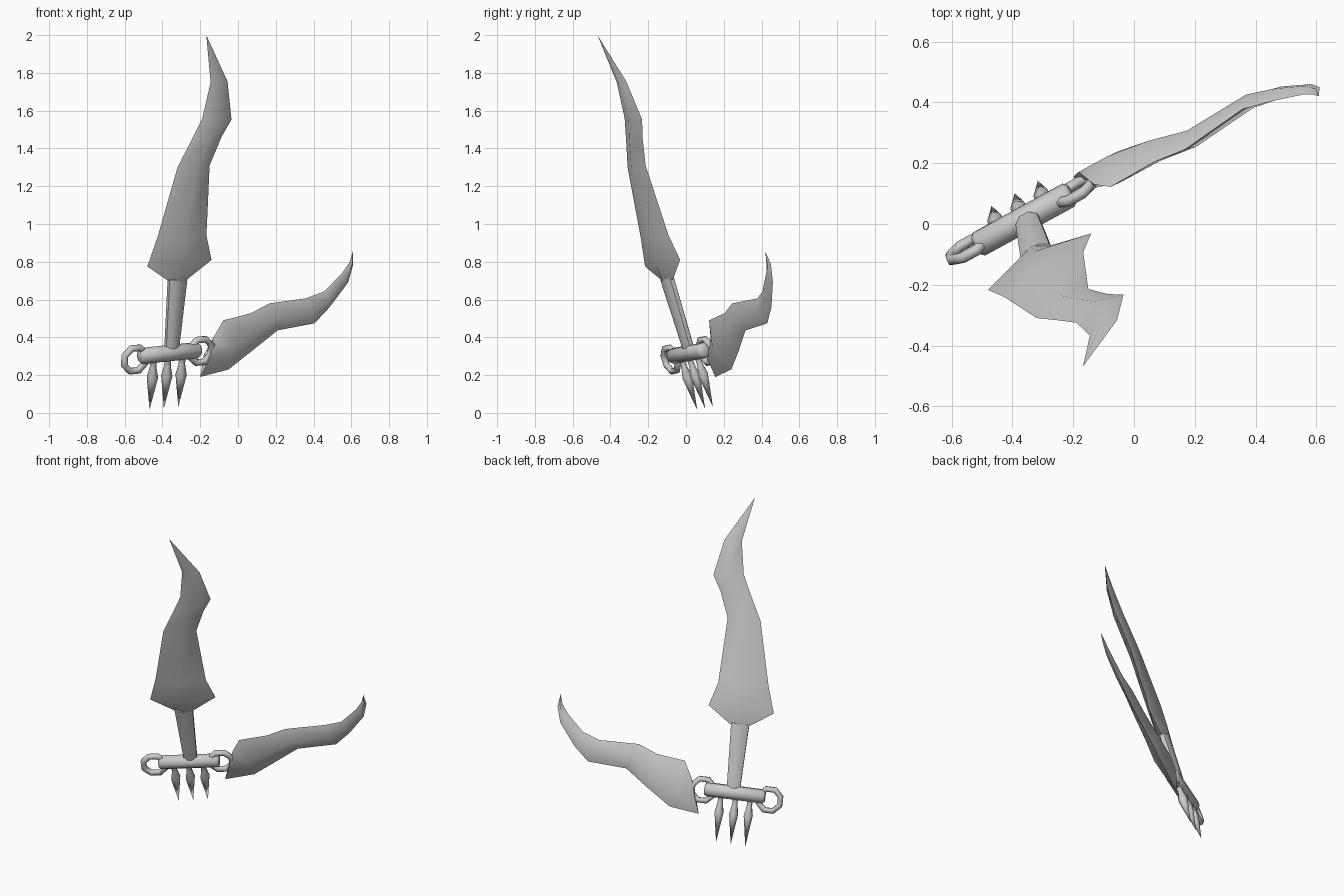
import bpy, bmesh, math
from mathutils import Vector, Matrix

if "Cube" in bpy.data.objects:
    bpy.data.objects.remove(bpy.data.objects["Cube"])

# Leaning plane of the weapon: u across, v up, n towards the front
U = Vector((0.874, 0.478, 0.09)).normalized()
V = Vector((0.0658, -0.299, 0.9519))
V = (V - U * V.dot(U)).normalized()
N = U.cross(V)
O = Vector((-0.35, 0.01, 0.35))

metal = bpy.data.materials.new("grey_metal")
metal.diffuse_color = (0.6, 0.6, 0.6, 1)
metal.use_nodes = True
metal.node_tree.nodes["Principled BSDF"].inputs["Base Color"].default_value = metal.diffuse_color


def at(a, b, c=0.0):
    return O + U * a + V * b + N * c


def finish(name, bm, angle=50):
    bmesh.ops.recalc_face_normals(bm, faces=bm.faces)
    me = bpy.data.meshes.new(name)
    bm.to_mesh(me)
    bm.free()
    me.materials.append(metal)
    ob = bpy.data.objects.new(name, me)
    bpy.context.collection.objects.link(ob)
    bpy.ops.object.select_all(action='DESELECT')
    ob.select_set(True)
    bpy.context.view_layer.objects.active = ob
    bpy.ops.object.shade_smooth_by_angle(angle=math.radians(angle))
    return ob


def loft(name, rings, tip=None, closed=False, angle=50):
    """Skin a list of equal point rings, optionally ending in a point."""
    bm = bmesh.new()
    vs = [[bm.verts.new(p) for p in r] for r in rings]
    k = len(vs[0])
    pairs = list(zip(vs, vs[1:])) + ([(vs[-1], vs[0])] if closed else [])
    for r, s in pairs:
        for i in range(k):
            j = (i + 1) % k
            bm.faces.new((r[i], r[j], s[j], s[i]))
    if not closed:
        bm.faces.new(vs[0])
        if tip is None:
            bm.faces.new(vs[-1])
        else:
            t = bm.verts.new(tip)
            for i in range(k):
                bm.faces.new((vs[-1][i], vs[-1][(i + 1) % k], t))
    return finish(name, bm, angle)


def oval(centre, e1, r1, e2, r2, sides):
    return [centre + e1 * r1 * math.cos(2 * math.pi * (i + 0.5) / sides)
            + e2 * r2 * math.sin(2 * math.pi * (i + 0.5) / sides) for i in range(sides)]


def diamond(p, q, half):
    mid = (p + q) / 2
    return [p, mid + N * half, q, mid - N * half]


# Tall blade: left edge, right edge (across, up) and half thickness
tall = [((-0.051, 0.372), (0.064, 0.368), 0.032),
        ((-0.184, 0.464), (0.205, 0.464), 0.04),
        ((-0.134, 0.622), (0.164, 0.604), 0.042),
        ((-0.041, 1.002), (0.154, 0.994), 0.034),
        ((0.035, 1.15), (0.2145, 1.146), 0.032),
        ((0.09, 1.263), (0.268, 1.238), 0.03),
        ((0.125, 1.459), (0.228, 1.454), 0.02)]
loft("tall_blade", [diamond(at(*l), at(*r), h) for l, r, h in tall], at(0.079, 1.726))

# Handle between the bar and the tall blade
loft("handle", [oval(at(a, b), U, w, N, t, 8) for a, b, w, t in
                ((0.0, -0.03, 0.043, 0.028), (0.0, 0.0, 0.043, 0.028),
                 (0.006, 0.38, 0.058, 0.032))])

# Hanging curved blade: upper edge, lower edge, half thickness
side = [((-0.13, 0.13, 0.40), (-0.20, 0.155, 0.19), 0.035),
        ((-0.077, 0.122, 0.49), (-0.05, 0.24, 0.23), 0.05),
        ((0.066, 0.204, 0.527), (0.07, 0.278, 0.325), 0.04),
        ((0.167, 0.245, 0.58), (0.21, 0.315, 0.437), 0.032),
        ((0.357, 0.378, 0.606), (0.405, 0.43, 0.474), 0.026),
        ((0.458, 0.405, 0.643), (0.484, 0.452, 0.558), 0.02),
        ((0.553, 0.425, 0.743), (0.583, 0.46, 0.69), 0.014),
        ((0.592, 0.425, 0.80), (0.61, 0.45, 0.786), 0.008)]
loft("curved_blade", [diamond(Vector(p), Vector(q), h) for p, q, h in side],
     Vector((0.608, 0.42, 0.855)))

# Cross bar with slightly chamfered ends
loft("cross_bar", [oval(at(a, -0.034), V, r, N, r, 8) for a, r in
                   ((-0.192, 0.032), (-0.18, 0.043), (0.157, 0.043), (0.169, 0.032))])

# Eight-sided rings at both bar ends
for name, a0, b0 in (("left_ring", -0.22, -0.05), ("right_ring", 0.178, -0.04)):
    rings = []
    for i in range(8):
        t = math.pi * (i + 0.5) / 4
        out = U * math.cos(t) + V * math.sin(t)
        rings.append(oval(at(a0, b0) + out * 0.068, out, 0.019, N, 0.019, 6))
    loft(name, rings, closed=True, angle=65)

# Three spikes below the bar
for i in range(3):
    a = -0.11 + 0.087 * i
    rings = [oval(at(a + 0.004, b), U, r, N, r, 6) for b, r in
             ((-0.05, 0.022), (-0.085, 0.017), (-0.105, 0.018), (-0.16, 0.03))]
    loft("spike_%d" % (i + 1), rings, at(a, -0.342), angle=65)
